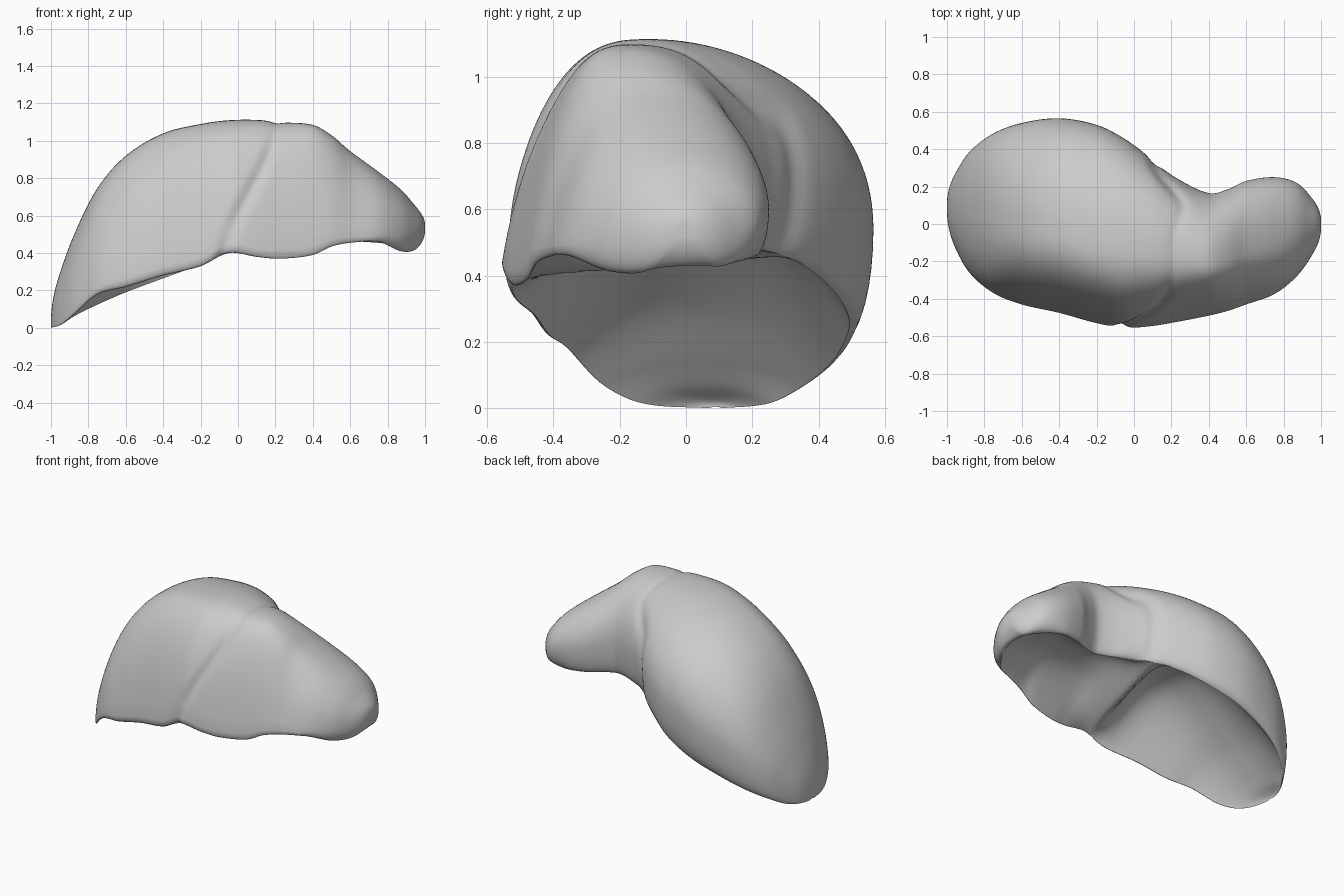
import bpy, bmesh, math

if "Cube" in bpy.data.objects:
    bpy.data.objects.remove(bpy.data.objects["Cube"])

# Cross-section stations along x: x, front y, back y, crest y, front rim z, back rim z, crest z
ROWS = [
    (-1.0, 0.07, 0.11, 0.09, 0.00, 0.00, 0.03),
    (-.95, -.14, 0.28, 0.10, 0.015, 0.015, 0.30),
    (-.88, -.26, .385, 0.08, 0.07, 0.06, 0.49),
    (-.75, -.37, .485, 0.05, 0.18, 0.125, 0.75),
    (-.60, -.43, 0.54, 0.02, 0.22, 0.19, 0.92),
    (-.40, -.475, .565, -.02, 0.28, 0.265, 1.04),
    (-.20, -.53, 0.53, -.08, 0.33, 0.34, 1.09),
    (-.05, -.555, .455, -.10, 0.40, 0.41, 1.11),
    (0.10, -.545, .345, -.12, 0.38, 0.465, 1.112),
    (0.22, -.525, 0.25, -.15, 0.37, 0.48, 1.10),
    (0.40, -.49, .165, -.18, 0.39, 0.48, 1.085),
    (0.50, -.465, .185, -.17, 0.435, 0.475, 1.03),
    (0.60, -.43, 0.23, -.13, .455, 0.465, 0.945),
    (0.75, -.375, 0.25, -.08, .46, 0.455, 0.835),
    (0.87, -.28, 0.22, -.03, 0.41, 0.44, 0.74),
    (0.95, -.17, 0.14, 0.00, 0.42, 0.43, 0.65),
    (1.00, -.02, 0.02, 0.00, 0.52, 0.52, 0.55),
]
U = [math.acos(-r[0]) for r in ROWS]


def smooth(a, b, v):
    t = min(1, max(0, (v - a) / (b - a)))
    return t * t * (3 - 2 * t)


def slope(i, c):
    a, b = max(0, i - 1), min(len(U) - 1, i + 1)
    return (ROWS[b][c] - ROWS[a][c]) / (U[b] - U[a])


def station(u):
    # Hermite interpolation between the stations, eased at the rounded ends
    i = max(k for k in range(len(U) - 1) if U[k] <= u + 1e-9)
    h = U[i + 1] - U[i]
    t = (u - U[i]) / h
    out = []
    for c in range(1, 7):
        p, q = ROWS[i][c], ROWS[i + 1][c]
        m, n = slope(i, c) * h, slope(i + 1, c) * h
        out.append((2*t**3 - 3*t*t + 1)*p + (t**3 - 2*t*t + t)*m
                   + (3*t*t - 2*t**3)*q + (t**3 - t*t)*n)
    return out


def seam_outer(y, z):
    # x of the groove between the lobes on the domed side
    if y < -0.1:
        return -0.09 + 0.30 * smooth(0.3, 1.15, z)
    return 0.21 + 0.05 * smooth(-0.1, 0.1, y) - 0.15 * smooth(0.08, 0.34, y)


def section(u):
    x = -math.cos(u)
    yf, yb, ya, zf, zb, zt = station(u)
    tip = smooth(0.7, 1.0, x)
    body = smooth(-1.0, -0.6, x) * (1 - smooth(0.6, 0.95, x))
    width = yb - yf
    wf = zf + (0.06 + 0.32 * tip) * (zt - zf)     # height of widest point, front
    wb = zb + (0.36 + 0.04 * tip) * (zt - zb)     # and back
    inf_, inb = width * (0.02 + 0.20 * tip), width * (0.07 + 0.15 * tip)
    ef, eb = 2 / (2.1 + 0.7 * body), 2 / 2.1      # steep, leaning front
    lean = 0.10 * body
    pts = []
    # rolled front rim
    for k in range(8):
        a = math.pi / 2 * (1 - k / 8)
        pts.append((yf + inf_ * (1 - math.cos(a)), wf - (wf - zf) * math.sin(a)))
    # front and back of the dome
    for k in range(28):
        a = math.pi / 2 * k / 28
        h = math.sin(a) ** ef
        pts.append((ya - (ya - yf - lean * h) * math.cos(a) ** ef, wf + (zt - wf) * h))
    for k in range(28):
        a = math.pi / 2 * (1 - k / 28)
        pts.append((ya + (yb - ya) * max(0, math.cos(a)) ** eb,
                    wb + (zt - wb) * math.sin(a) ** eb))
    # rolled back rim
    for k in range(9):
        a = math.pi / 2 * k / 8
        pts.append((yb - inb * (1 - math.cos(a)), wb - (wb - zb) * math.sin(a)))
    ring = []
    for y, z in pts:
        # groove between the lobes, shallow over the crest
        d = x - seam_outer(y, z)
        g = (0.022 - 0.014 * smooth(0.9, 1.08, z)) * math.exp(-(d / 0.032) ** 2)
        cy, cz = y + 0.1, z - 0.45
        l = math.hypot(cy, cz) + 1e-6
        g *= smooth(0.1, 0.3, l)
        ring.append((x, y - g * cy / l, z - g * cz / l))
    # hollow underside with a ridge dividing the lobes, fading out at both ends
    y0, y1 = yb - inb, yf + inf_
    fade = 1 - smooth(0.84, 0.97, x)
    for k in range(1, 40):
        s = math.cos(math.pi * k / 40)
        y = (y0 + y1) / 2 + (y0 - y1) / 2 * s
        base = zb + (zf - zb) * (1 - s) / 2
        d = x - (-0.08 + 0.18 * (y + 0.5) / 0.83)
        frac = 0.15 + 0.28 * smooth(-1.0, -0.3, x) - 0.13 * smooth(-0.1, 0.1, d)
        ridge = 1 - 0.97 * math.exp(-(abs(d) / 0.13) ** 1.6)
        ring.append((x, y, base + fade * frac * ridge * (zt - base) * (1 - abs(s) ** 2.5)))
    return ring


# liver body: loft of all sections
N = 200
bm = bmesh.new()
rings = [[bm.verts.new(p) for p in section(math.pi * i / N)] for i in range(N + 1)]
for a, b in zip(rings, rings[1:]):
    for k in range(len(a)):
        j = (k + 1) % len(a)
        bm.faces.new((a[k], a[j], b[j], b[k]))
bm.faces.new(rings[0])
bm.faces.new(rings[-1])
bmesh.ops.recalc_face_normals(bm, faces=bm.faces)
mesh = bpy.data.meshes.new("liver")
bm.to_mesh(mesh)
bm.free()
liver = bpy.data.objects.new("liver", mesh)
bpy.context.collection.objects.link(liver)
bpy.context.view_layer.objects.active = liver
liver.select_set(True)
bpy.ops.object.shade_smooth_by_angle(angle=math.radians(60))
